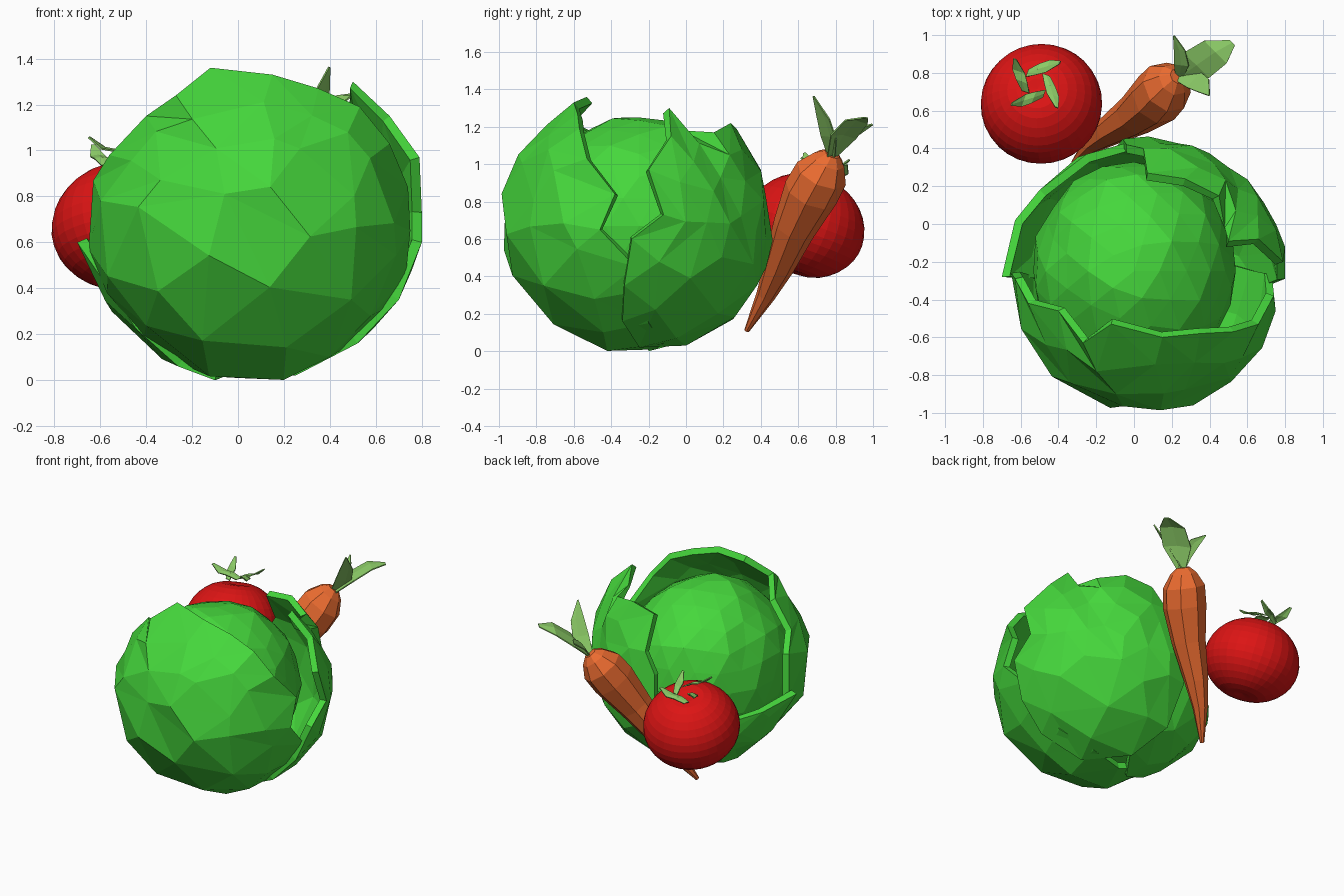
import bpy, bmesh, math, random
from mathutils import Vector as V
from mathutils.geometry import delaunay_2d_cdt

if "Cube" in bpy.data.objects:
    bpy.data.objects.remove(bpy.data.objects["Cube"])

random.seed(4)


def material(name, rgb):
    m = bpy.data.materials.new(name)
    m.diffuse_color = (*rgb, 1)
    m.use_nodes = True
    m.node_tree.nodes["Principled BSDF"].inputs["Base Color"].default_value = m.diffuse_color
    return m


GREEN = material("cabbage_green", (0.06, 0.68, 0.045))
RED = material("tomato_red", (0.72, 0.007, 0.007))
ORANGE = material("carrot_orange", (0.84, 0.15, 0.03))
LEAF = material("light_leaf_green", (0.27, 0.62, 0.14))


def finish(name, bm, mat, thick=0):
    me = bpy.data.meshes.new(name)
    bm.to_mesh(me)
    bm.free()
    me.materials.append(mat)
    ob = bpy.data.objects.new(name, me)
    bpy.context.collection.objects.link(ob)
    if thick:
        mod = ob.modifiers.new("thickness", 'SOLIDIFY')
        mod.thickness = thick
        mod.offset = -1
    return ob


def cabbage_leaf(name, centre, axis, r0, rim):
    """Faceted cap spreading from an axis out to a jagged rim."""
    c, ax, n = V(centre), V(axis).normalized(), len(rim)
    disc = []
    for t, count in ((1, n), (0.76, int(n * 0.8)), (0.5, int(n * 0.55)), (0.22, 5)):
        for i in range(count):
            a = math.tau * (i + (0 if t == 1 else random.uniform(0.2, 0.7))) / count
            disc.append(V((t * math.cos(a), t * math.sin(a))))
    pts, _, tris = delaunay_2d_cdt(disc, [], [], 0, 1e-5)[:3]
    bm = bmesh.new()
    for p in pts:
        t = min(1, p.length)
        f = (math.atan2(p.y, p.x) / math.tau % 1) * n
        if t > 0.999:
            f = round(f)
        i = int(f)
        d = V(rim[i % n]).lerp(V(rim[(i + 1) % n]), f - i) - c
        r = r0 + (d.length - r0) * t ** 2
        if t < 0.999:
            r += random.uniform(-0.015, 0.015)
        bm.verts.new(c + ax.slerp(d.normalized(), t) * r)
    bm.verts.ensure_lookup_table()
    for tri in tris:
        bm.faces.new([bm.verts[k] for k in tri])
    bmesh.ops.recalc_face_normals(bm, faces=bm.faces)
    bm.normal_update()
    if sum(f.normal.dot(f.calc_center_median() - c) for f in bm.faces) < 0:
        bmesh.ops.reverse_faces(bm, faces=bm.faces)
    return finish(name, bm, GREEN, 0.045)


def leaf_strip(name, path, widths, side, dip):
    """Small creased leaf following a path."""
    bm = bmesh.new()
    s, rows = V(side).normalized(), []
    for p, w in zip(path, widths):
        p = V(p)
        rows.append([bm.verts.new(q) for q in
                     (p - s * w, p + V(dip) * w, p + s * w)])
    for a, b in zip(rows, rows[1:]):
        for k in (0, 1):
            bm.faces.new((a[k], a[k + 1], b[k + 1], b[k]))
    return finish(name, bm, LEAF, 0.008)


# Cabbage heart
bm = bmesh.new()
bmesh.ops.create_icosphere(bm, subdivisions=3, radius=0.59)
for v in bm.verts:
    v.co *= random.uniform(0.97, 1.015)
    v.co = V((v.co.x * 0.92, v.co.y, v.co.z)) + V((0, -0.25, 0.67))
finish("cabbage_heart", bm, GREEN)

# Outer cabbage leaves
cabbage_leaf("cabbage_front_leaf", (0.06, -0.28, 0.67), (0.05, -1, 0), 0.72, [
    (-0.12, -0.53, 1.36), (0.15, -0.60, 1.33), (0.35, -0.58, 1.27),
    (0.53, -0.57, 1.19), (0.66, -0.53, 1.03), (0.74, -0.38, 0.84),
    (0.75, -0.46, 0.65), (0.73, -0.27, 0.45), (0.65, -0.25, 0.32),
    (0.48, -0.2, 0.15), (0.25, -0.12, 0.04), (0.0, -0.16, 0.01),
    (-0.22, -0.12, 0.06), (-0.41, -0.26, 0.19), (-0.57, -0.28, 0.38),
    (-0.65, -0.26, 0.57), (-0.63, -0.29, 0.87), (-0.56, -0.42, 0.98),
    (-0.40, -0.46, 1.15), (-0.27, -0.63, 1.24)])
cabbage_leaf("cabbage_right_leaf", (0.08, -0.25, 0.66), (0.6, 0.78, -0.1), 0.705, [
    (0.50, -0.09, 1.30), (0.48, -0.02, 1.18), (0.45, 0.15, 1.17),
    (0.27, 0.24, 1.22), (0.07, 0.27, 1.19), (0.05, 0.40, 0.97),
    (-0.04, 0.42, 0.83), (-0.06, 0.45, 0.65), (-0.10, 0.40, 0.45),
    (-0.08, 0.25, 0.17), (0.02, 0.0, 0.03), (0.25, -0.25, 0.02),
    (0.52, -0.34, 0.16), (0.70, -0.33, 0.35), (0.80, -0.29, 0.60),
    (0.80, -0.12, 0.73), (0.79, -0.20, 0.97), (0.66, -0.08, 1.15)])
cabbage_leaf("cabbage_left_leaf", (0.0, -0.25, 0.66), (-0.6, 0.6, -0.5), 0.69, [
    (-0.70, -0.28, 0.60), (-0.63, 0.02, 0.56), (-0.50, 0.18, 0.52),
    (-0.25, 0.37, 0.58), (0.0, 0.44, 0.72), (0.10, 0.40, 0.55),
    (0.12, 0.26, 0.22), (0.05, 0.03, 0.06), (-0.10, -0.20, 0.0),
    (-0.26, -0.22, 0.06), (-0.44, -0.30, 0.22)])

# Tomato, leaning back a little
bm = bmesh.new()
bmesh.ops.create_uvsphere(bm, u_segments=32, v_segments=18, radius=0.322)
for v in bm.verts:
    r = v.co.xy.length / 0.322
    v.co.z = v.co.z * (0.90 if v.co.z > 0 else 0.82)
    v.co.z -= math.copysign(0.03, v.co.z) * max(0, 1 - r * 2.5)
tomato = finish("tomato", bm, RED)
tomato.location = (-0.49, 0.635, 0.66)
tomato.rotation_euler = (math.radians(-18), math.radians(-5), 0)

# Tomato stem leaves in a clockwise pinwheel
for i in range(4):
    a = math.radians(80 + 90 * i)
    o, t = V((math.cos(a), math.sin(a), 0)), V((math.sin(a), -math.cos(a), 0))
    c = V((-0.52, 0.745, 0.935 - 0.03 * o.y))
    path = [c + o * 0.045 - t * 0.05, c + o * 0.075 + V((0, 0, 0.03)),
            c + o * 0.10 + t * 0.05 + V((0, 0, 0.04)),
            c + o * 0.13 + t * 0.11 + V((0, 0, 0.09))]
    leaf_strip(f"tomato_stem_leaf_{i}", path, (0.02, 0.032, 0.034, 0.008),
               o + t * 0.2, (0, 0, 0.15))

# Carrot: eight-sided tapered root
tip, top = V((-0.32, 0.325, 0.11)), V((0.235, 0.775, 1.055))
axis = top - tip
rot = axis.to_track_quat('Z', 'Y')
bm = bmesh.new()
rings = []
for t, r in ((0, 0.014), (0.2, 0.052), (0.36, 0.083), (0.58, 0.116),
             (0.78, 0.148), (0.89, 0.143), (0.965, 0.09), (1.0, 0.042)):
    w = 0.015 * math.sin(t * 7)
    rings.append([bm.verts.new(tip + axis * t + rot @ V(
        (r * math.cos(k * math.pi / 4) + w, r * math.sin(k * math.pi / 4), 0)))
        for k in range(8)])
for a, b in zip(rings, rings[1:]):
    for k in range(8):
        m = (k + 1) % 8
        bm.faces.new((a[k], a[m], b[m], b[k]))
bm.faces.new(rings[0][::-1])
bm.faces.new(rings[-1])
finish("carrot", bm, ORANGE)

# Carrot top leaves
base = (0.24, 0.775, 1.04)
leaf_strip("carrot_leaf_upright", [base, (0.32, 0.76, 1.14), (0.37, 0.73, 1.25),
           (0.40, 0.68, 1.36)], (0.025, 0.055, 0.045, 0.004), (0.6, 0.7, -0.2), (0.2, 0.2, 0.1))
leaf_strip("carrot_leaf_wide", [base, (0.33, 0.84, 1.15), (0.43, 0.91, 1.23),
           (0.52, 0.96, 1.25)], (0.03, 0.095, 0.085, 0.02), (0.7, -0.7, 0.1), (0, 0, 0.12))
leaf_strip("carrot_leaf_back", [base, (0.25, 0.84, 1.13), (0.24, 0.92, 1.18),
           (0.21, 0.995, 1.215)], (0.025, 0.045, 0.035, 0.004), (0.8, -0.1, 0.5), (0, 0, 0.15))
